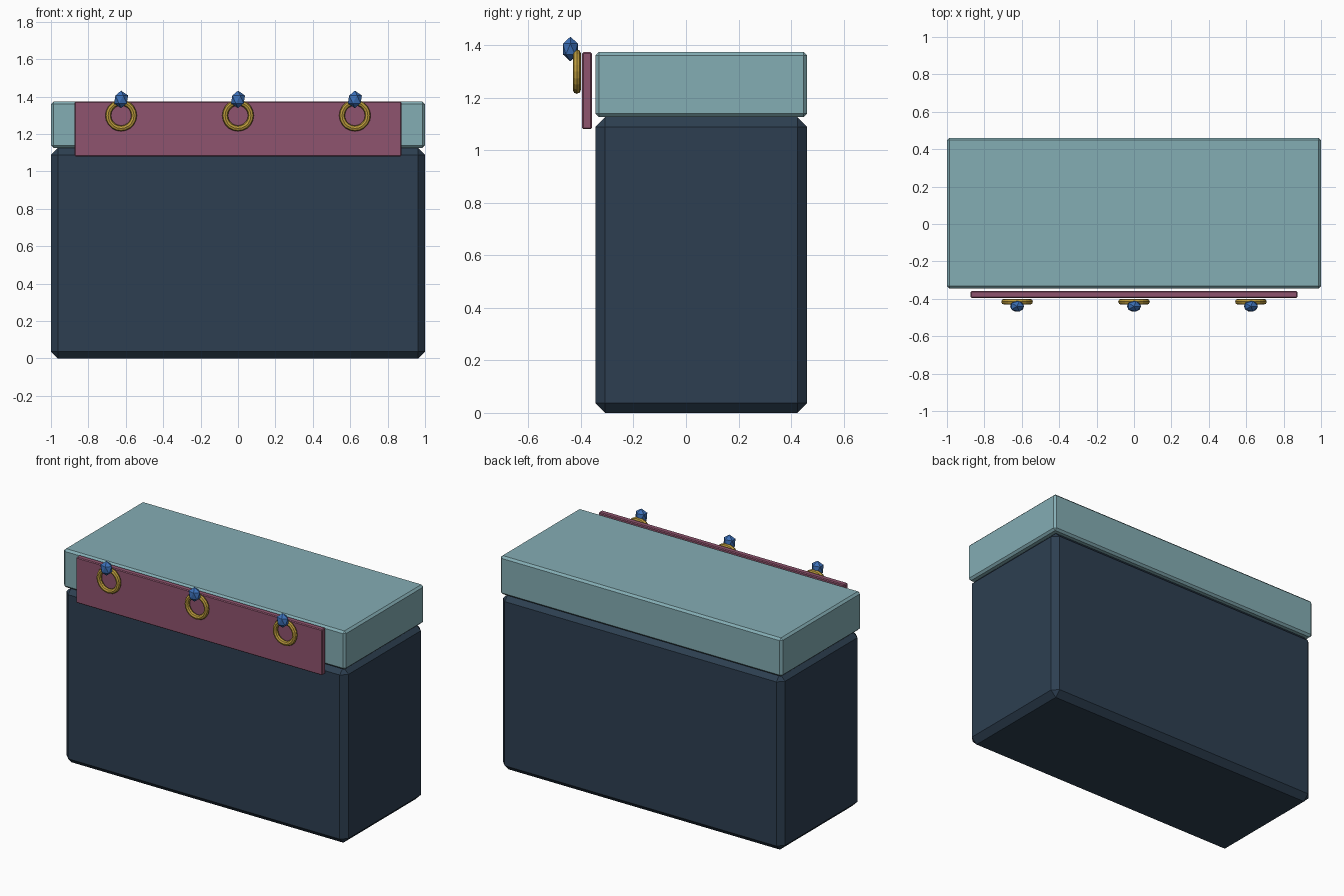
import bpy
import math

if "Cube" in bpy.data.objects:
    bpy.data.objects.remove(bpy.data.objects["Cube"])


def material(name, hex_code):
    """Flat material from an sRGB hex colour."""
    def lin(c):
        return c / 12.92 if c <= 0.04045 else ((c + 0.055) / 1.055) ** 2.4
    rgb = [lin(int(hex_code[i:i + 2], 16) / 255) for i in (0, 2, 4)]
    m = bpy.data.materials.new(name)
    m.diffuse_color = (*rgb, 1)
    m.use_nodes = True
    m.node_tree.nodes["Principled BSDF"].inputs["Base Color"].default_value = m.diffuse_color
    return m


NAVY = material("dark navy", "2D3F51")
TEAL = material("pale teal", "84ADB4")
PLUM = material("plum", "8F546E")
GOLD = material("gold", "BC9B3C")
BLUE = material("gem blue", "3C70B8")


def finish(name, mat):
    obj = bpy.context.object
    obj.name = name
    obj.data.materials.append(mat)
    return obj


def box(name, mat, lo, hi, bevel):
    """Box between two corners with chamfered edges."""
    bpy.ops.mesh.primitive_cube_add(
        size=1, location=[(a + b) / 2 for a, b in zip(lo, hi)])
    obj = finish(name, mat)
    obj.scale = [b - a for a, b in zip(lo, hi)]
    bpy.ops.object.transform_apply(location=False, rotation=False, scale=True)
    mod = obj.modifiers.new("chamfer", 'BEVEL')
    mod.width = bevel
    mod.segments = 1
    return obj


# Chest body, lid and front panel
box("chest_body", NAVY, (-1, -0.345, 0), (1, 0.461, 1.126), 0.037)
box("chest_lid", TEAL, (-1, -0.345, 1.126), (1, 0.461, 1.373), 0.013)
box("front_panel", PLUM, (-0.873, -0.395, 1.08), (0.873, -0.358, 1.373), 0.005)

# Rings with a faceted gem on top of each
for side, x in (("left", -0.625), ("middle", 0), ("right", 0.625)):
    bpy.ops.mesh.primitive_torus_add(
        major_radius=0.069, minor_radius=0.0155, major_segments=20,
        minor_segments=8, location=(x, -0.4155, 1.299),
        rotation=(math.pi / 2, 0, 0))
    finish("ring_" + side, GOLD)
    bpy.ops.mesh.primitive_ico_sphere_add(
        subdivisions=1, radius=1, location=(x, -0.44, 1.385))
    gem = finish("gem_" + side, BLUE)
    gem.scale = (0.042, 0.033, 0.047)
